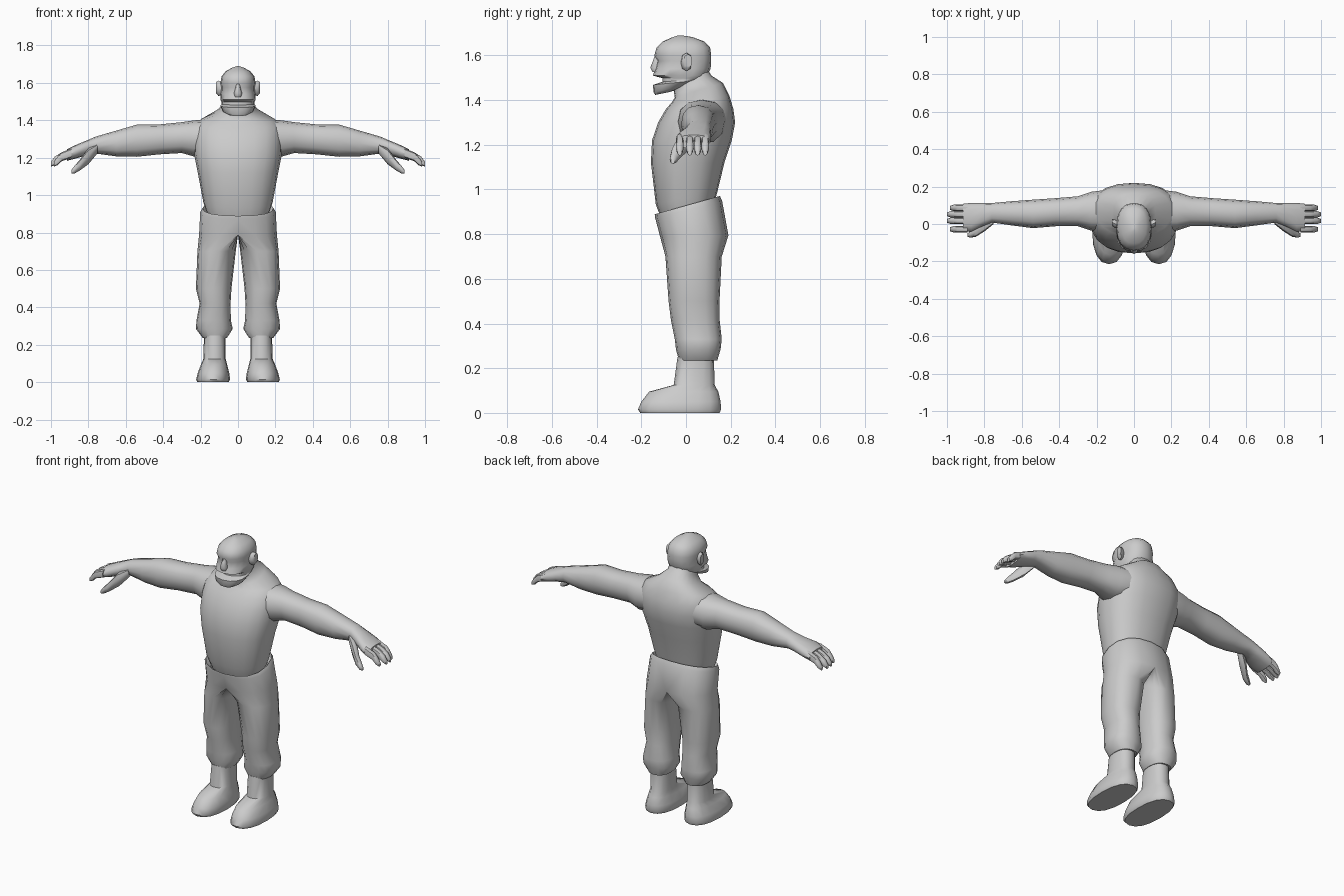
import bpy, bmesh, math
from mathutils import Vector

GREY = bpy.data.materials.new("plain_grey")
GREY.diffuse_color = (0.6, 0.6, 0.6, 1)


def finish(bm, name, mirror=False):
    bmesh.ops.recalc_face_normals(bm, faces=bm.faces)
    me = bpy.data.meshes.new(name)
    bm.to_mesh(me)
    bm.free()
    me.materials.append(GREY)
    ob = bpy.data.objects.new(name, me)
    bpy.context.collection.objects.link(ob)
    if mirror:
        mod = ob.modifiers.new("mirror", 'MIRROR')
        mod.merge_threshold = 0.0005
    bpy.ops.object.select_all(action='DESELECT')
    ob.select_set(True)
    bpy.context.view_layer.objects.active = ob
    bpy.ops.object.shade_smooth_by_angle(angle=math.radians(50))
    return ob


def loft(name, rings, n=16, axis='z', power=0.85, mirror=False, caps=(True, True)):
    """Skin rings (w, u_mid, u_lo, u_hi, v_lo, v_hi, slope) placed along an axis."""
    bm = bmesh.new()
    loops = []
    for w, um, ulo, uhi, vlo, vhi, slope in rings:
        loop = []
        for i in range(n):
            t = 2 * math.pi * i / n
            c, s = math.cos(t), math.sin(t)
            c = math.copysign(abs(c) ** power, c)
            s = math.copysign(abs(s) ** power, s)
            u = um + c * ((uhi - um) if c > 0 else (um - ulo))
            dv = s * (vhi - vlo) / 2
            v, h = (vlo + vhi) / 2 + dv, w + slope * dv
            loop.append(bm.verts.new((u, v, h) if axis == 'z' else (h, u, v)))
        loops.append(loop)
    for a, b in zip(loops, loops[1:]):
        for i in range(n):
            j = (i + 1) % n
            bm.faces.new((a[i], a[j], b[j], b[i]))
    if caps[0]:
        bm.faces.new(loops[0])
    if caps[1]:
        bm.faces.new(loops[-1])
    if mirror:  # drop walls lying on the symmetry plane
        inner = [f for f in bm.faces if all(abs(v.co.x) < 1e-5 for v in f.verts)]
        bmesh.ops.delete(bm, geom=inner, context='FACES')
    return finish(bm, name, mirror)


def sym(z, x, y0, y1, slope=0):
    return (z, 0, -x, x, y0, y1, slope)


def off(w, lo, hi, v0, v1, slope=0):
    return (w, (lo + hi) / 2, lo, hi, v0, v1, slope)


# shirt with sloping shoulders and thick neck
loft("torso", [
    sym(0.90, 0.165, -0.11, 0.125, 0.28), sym(0.96, 0.185, -0.135, 0.14, 0.2),
    sym(1.12, 0.215, -0.157, 0.172), sym(1.22, 0.235, -0.152, 0.205),
    sym(1.30, 0.24, -0.125, 0.22), sym(1.36, 0.235, -0.09, 0.212),
    sym(1.405, 0.20, -0.062, 0.195, 0.1), sym(1.445, 0.115, -0.05, 0.165, 0.3),
    sym(1.475, 0.078, -0.055, 0.115, 0.4), sym(1.54, 0.07, -0.06, 0.09, 0.1)],
    n=20, caps=(False, True))

# trousers: half hips flowing into one leg, mirrored
loft("trousers", [
    (0.90, 0, 0, 0.17, -0.11, 0.13, 0.28), (0.93, 0, 0, 0.19, -0.14, 0.152, 0.28),
    (0.91, 0, 0, 0.202, -0.138, 0.162, 0.25), (0.79, 0, 0, 0.208, -0.115, 0.19, 0.03),
    (0.70, 0.10, 0.012, 0.217, -0.092, 0.16, 0), off(0.50, 0.035, 0.225, -0.078, 0.15),
    off(0.42, 0.04, 0.205, -0.068, 0.15), off(0.33, 0.038, 0.222, -0.05, 0.16),
    off(0.285, 0.028, 0.225, -0.045, 0.155), off(0.235, 0.06, 0.188, -0.032, 0.14),
    off(0.24, 0.07, 0.175, -0.02, 0.12)],
    n=16, mirror=True, caps=(False, True))

# ankle boots
loft("boots", [
    off(0.0, 0.05, 0.218, -0.205, 0.15), off(0.015, 0.042, 0.224, -0.215, 0.157),
    off(0.05, 0.047, 0.215, -0.20, 0.155), off(0.095, 0.058, 0.198, -0.165, 0.145),
    off(0.125, 0.066, 0.185, -0.055, 0.128), off(0.25, 0.066, 0.182, -0.038, 0.125)],
    n=16, mirror=True)

# arms
loft("arms", [
    off(0.13, -0.04, 0.185, 1.22, 1.405), off(0.23, -0.035, 0.172, 1.205, 1.40),
    off(0.30, -0.012, 0.148, 1.225, 1.39), off(0.42, -0.012, 0.138, 1.218, 1.378),
    off(0.54, -0.022, 0.13, 1.205, 1.377), off(0.65, -0.008, 0.122, 1.207, 1.345),
    off(0.76, 0.008, 0.112, 1.222, 1.313), off(0.81, -0.012, 0.113, 1.212, 1.292),
    off(0.87, -0.042, 0.113, 1.195, 1.267), off(0.915, -0.04, 0.108, 1.183, 1.245)],
    n=12, axis='x', mirror=True)

# drooping fingers, the first one set apart
for i, (y, tip) in enumerate([(-0.028, 0.985), (0.017, 1.0), (0.052, 1.0), (0.086, 0.985)]):
    r = 0.017
    loft("fingers_%d" % (i + 1), [
        off(0.89, y - r, y + r, 1.20, 1.25), off(0.945, y - r, y + r, 1.18, 1.228),
        off(tip - 0.02, y - r, y + r, 1.16, 1.205), off(tip, y - 0.01, y + 0.01, 1.152, 1.178)],
        n=8, axis='x', mirror=True)

# thumbs
loft("thumbs", [
    off(0.75, 0.0, 0.05, 1.225, 1.275), off(0.80, -0.04, 0.02, 1.165, 1.25),
    off(0.845, -0.068, -0.022, 1.132, 1.19), off(0.875, -0.073, -0.04, 1.115, 1.155),
    off(0.89, -0.068, -0.05, 1.115, 1.135)], n=8, axis='x', mirror=True)

# head with jutting jaw and open mouth
loft("head", [
    sym(1.43, 0.05, -0.138, -0.07, 0.2), sym(1.45, 0.083, -0.145, 0.0, 0.2),
    sym(1.478, 0.095, -0.148, 0.05, 0.1), sym(1.487, 0.088, -0.105, 0.07, 0.05),
    sym(1.498, 0.088, -0.105, 0.085), sym(1.51, 0.095, -0.148, 0.095),
    sym(1.54, 0.093, -0.138, 0.11), sym(1.575, 0.09, -0.128, 0.113),
    sym(1.60, 0.094, -0.142, 0.113), sym(1.635, 0.088, -0.132, 0.108),
    sym(1.662, 0.066, -0.105, 0.083), sym(1.682, 0.03, -0.06, 0.03), sym(1.69, 0.006, -0.035, -0.02)],
    n=16)

# nose
loft("nose", [
    sym(1.525, 0.018, -0.15, -0.11), sym(1.545, 0.022, -0.16, -0.11),
    sym(1.575, 0.013, -0.148, -0.11), sym(1.605, 0.009, -0.138, -0.11)], n=8)

# ears
loft("ears", [
    off(0.08, -0.025, 0.015, 1.535, 1.60), off(0.105, -0.02, 0.025, 1.53, 1.612),
    off(0.117, -0.01, 0.028, 1.545, 1.605)], n=8, axis='x', mirror=True)
